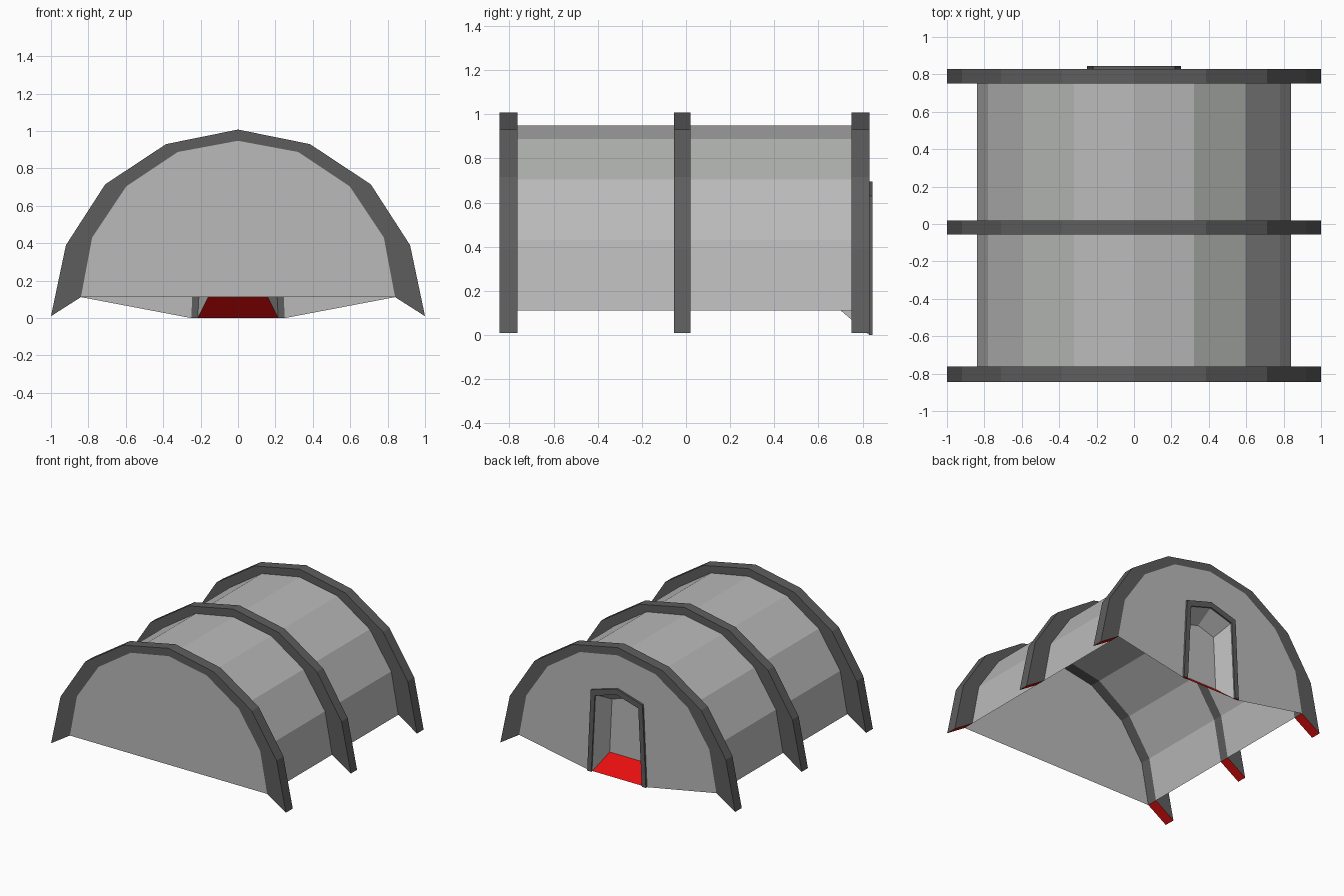
import bpy, bmesh

if "Cube" in bpy.data.objects:
    bpy.data.objects.remove(bpy.data.objects["Cube"])


def material(name, rgb):
    m = bpy.data.materials.new(name)
    m.diffuse_color = (*rgb, 1)
    m.use_nodes = True
    m.node_tree.nodes["Principled BSDF"].inputs["Base Color"].default_value = m.diffuse_color
    return m


LIGHT = material("light_grey", (0.48, 0.49, 0.48))
DARK = material("dark_grey", (0.11, 0.11, 0.11))
RED = material("red", (0.9, 0.005, 0.005))


def mirror(half):
    """Right half profile ending on x=0 -> full profile, right to left."""
    return half + [(-x, z) for x, z in half[-2::-1]]


def finish(name, bm, mats, recalc=False):
    if recalc:
        bmesh.ops.recalc_face_normals(bm, faces=bm.faces[:])
    mesh = bpy.data.meshes.new(name)
    bm.to_mesh(mesh)
    bm.free()
    for m in mats:
        mesh.materials.append(m)
    bpy.context.collection.objects.link(bpy.data.objects.new(name, mesh))


def ring(bm, profile, y):
    return [bm.verts.new((x, y, z)) for x, z in profile]


def strip(bm, a, b):
    return [bm.faces.new((a[i], b[i], b[i + 1], a[i + 1]))
            for i in range(len(a) - 1)]


def band(name, outer, inner, y0, y1):
    """Solid arch between two profiles, with red feet."""
    bm = bmesh.new()
    o0, o1 = ring(bm, outer, y0), ring(bm, outer, y1)
    i0, i1 = ring(bm, inner, y0), ring(bm, inner, y1)
    for a, b in ((o0, o1), (o1, i1), (i1, i0), (i0, o0)):
        strip(bm, a, b)
    for k in (0, -1):
        bm.faces.new((o0[k], o1[k], i1[k], i0[k])).material_index = 1
    finish(name, bm, [DARK, RED], True)


def panel(name, profile, y, back=False):
    bm = bmesh.new()
    vs = ring(bm, profile, y)
    bm.faces.new(vs[::-1] if back else vs)
    finish(name, bm, [LIGHT])


outer = mirror([(1, 0.01), (0.92, 0.39), (0.71, 0.715), (0.385, 0.93), (0, 1.008)])
inner = mirror([(0.84, 0.112), (0.78, 0.43), (0.597, 0.705), (0.322, 0.888), (0, 0.948)])
frame_out = mirror([(0.25, 0), (0.22, 0.63), (0, 0.695)])
frame_in = mirror([(0.215, 0), (0.185, 0.595), (0, 0.65)])
niche = mirror([(0.16, 0.112), (0.14, 0.525), (0, 0.57)])

# Three dark ribs
ribs = [("front_rib", -0.845, -0.762), ("middle_rib", -0.055, 0.02), ("back_rib", 0.75, 0.83)]
for name, y0, y1 in ribs:
    band(name, outer, inner, y0, y1)

# Thin roof shells between the ribs
for name, y0, y1 in (("front_roof", -0.762, -0.055), ("back_roof", 0.02, 0.75)):
    bm = bmesh.new()
    strip(bm, ring(bm, inner, y0), ring(bm, inner, y1))
    finish(name, bm, [LIGHT])

# End walls, the back one cut out around the doorway
panel("front_wall", inner, -0.845)
panel("back_wall", inner + frame_out[::-1], 0.83, True)

# Door frame
band("door_frame", frame_out, frame_in, 0.828, 0.845)

# Tapered doorway recess with red sloping floor
bm = bmesh.new()
a, b = ring(bm, niche, 0.70), ring(bm, frame_in, 0.83)
for f in strip(bm, a, b):
    f.normal_flip()
bm.faces.new(a[::-1])
bm.faces.new((a[0], a[-1], b[-1], b[0])).material_index = 1
bm.normal_update()
for f in bm.faces:
    if f.material_index == 1 and f.normal.z < 0:
        f.normal_flip()
finish("doorway_recess", bm, [LIGHT, RED])
